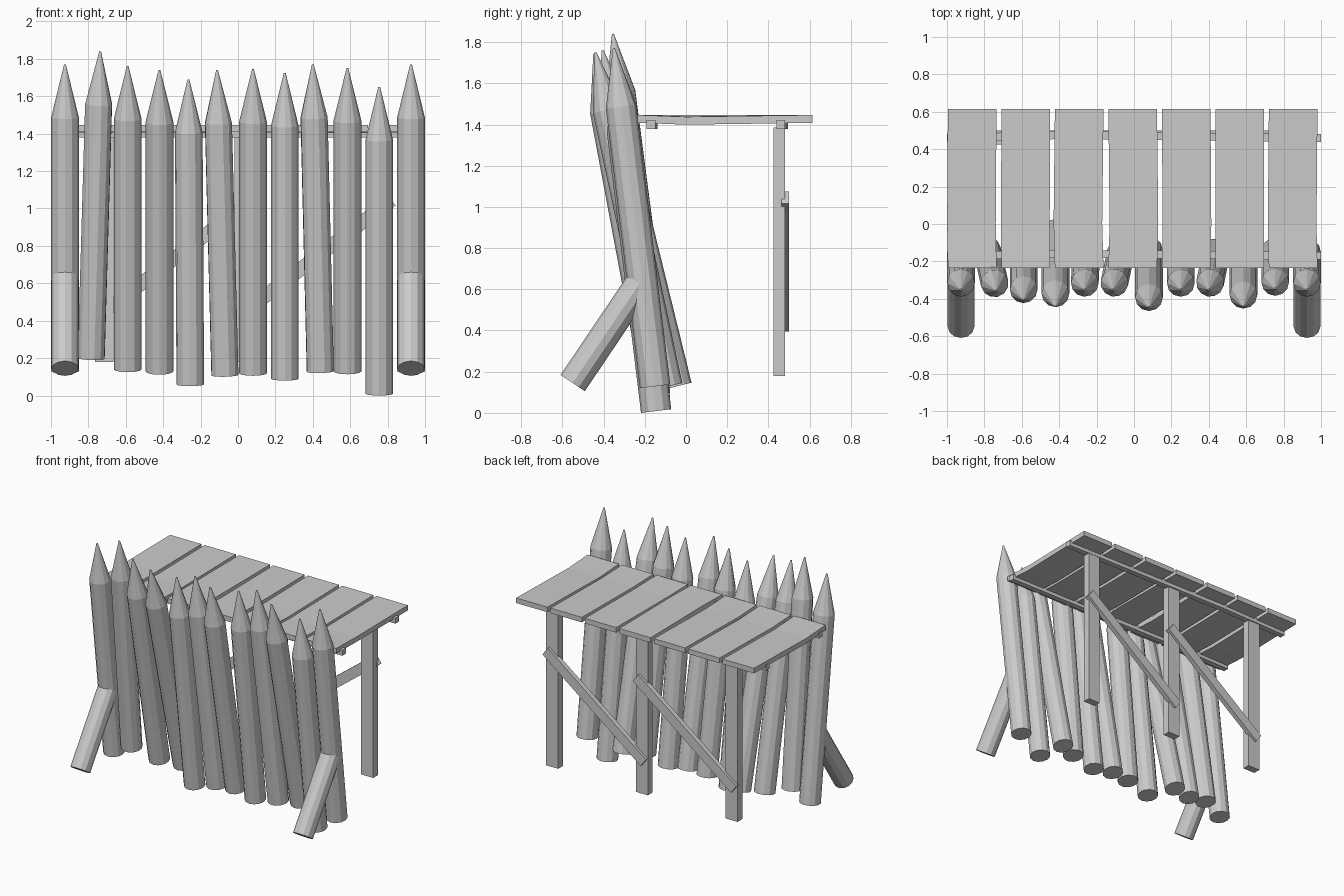
import bpy, bmesh, random
from mathutils import Vector, Matrix

if "Cube" in bpy.data.objects:
    bpy.data.objects.remove(bpy.data.objects["Cube"])

random.seed(4)


def finish(bm, name):
    bmesh.ops.recalc_face_normals(bm, faces=bm.faces)
    me = bpy.data.meshes.new(name)
    bm.to_mesh(me)
    bm.free()
    ob = bpy.data.objects.new(name, me)
    bpy.context.collection.objects.link(ob)
    return ob


def log(name, a, b, r, tip=0.0, sides=12):
    """Round log from a to b, optionally sharpened over the last `tip` units."""
    a, b = Vector(a), Vector(b)
    length = (b - a).length
    rings = [(0, r), (length - tip, r)] + ([(length, 0.005)] if tip else [])
    bm = bmesh.new()
    prev = None
    for h, rad in rings:
        ring = bmesh.ops.create_circle(bm, segments=sides, radius=rad,
                                       matrix=Matrix.Translation((0, 0, h)))["verts"]
        if prev:
            for i in range(sides):
                j = (i + 1) % sides
                bm.faces.new((prev[i], prev[j], ring[j], ring[i]))
        else:
            bm.faces.new(ring)
        prev = ring
    bm.faces.new(prev)
    rot = (b - a).to_track_quat('Z', 'Y').to_matrix().to_4x4()
    bm.transform(Matrix.Translation(a) @ rot)
    return finish(bm, name)


def beam(name, path, side, up):
    """Rectangular beam along path; side and up are the half-extent vectors."""
    side, up = Vector(side), Vector(up)
    bm = bmesh.new()
    prev = None
    for p in path:
        p = Vector(p)
        ring = [bm.verts.new(p + s * side + u * up)
                for s, u in ((-1, -1), (1, -1), (1, 1), (-1, 1))]
        if prev:
            for i in range(4):
                j = (i + 1) % 4
                bm.faces.new((prev[i], prev[j], ring[j], ring[i]))
        else:
            bm.faces.new(ring)
        prev = ring
    bm.faces.new(prev)
    return finish(bm, name)


# Sharpened stakes: bottom x, bottom y, bottom z, tip x, tip y, tip z
stakes = [
    (-.925, -.15, .12, -.925, -.35, 1.77),
    (-.785, -.14, .19, -.737, -.355, 1.84),
    (-.59, -.09, .13, -.59, -.405, 1.76),
    (-.42, -.045, .12, -.42, -.44, 1.74),
    (-.255, -.15, .05, -.265, -.35, 1.69),
    (-.07, -.15, .10, -.112, -.35, 1.74),
    (.08, -.14, .11, .08, -.445, 1.745),
    (.25, -.15, .08, .25, -.35, 1.725),
    (.44, -.15, .12, .40, -.35, 1.77),
    (.585, -.09, .12, .585, -.44, 1.75),
    (.755, -.145, .0, .755, -.345, 1.65),
    (.925, -.15, .12, .925, -.35, 1.77),
]
for bx, by, bz, tx, ty, tz in stakes:
    log("stake", (bx, by, bz + .009), (tx, ty, tz), .074, tip=.285)

# Raking props against the end stakes
for s in (-1, 1):
    log("prop", (s * .925, -.55, .145), (s * .925, -.22, .635), .071)

# Walkway planks, each slightly warped in the middle
for i in range(7):
    x = -.865 + i * .286
    dx, dz = random.uniform(-.008, .008), random.uniform(-.008, .004)
    beam("plank", [(x, -.235, 1.427), (x + dx, 0, 1.425 + dz), (x, .615, 1.427)],
         (.13, 0, 0), (0, 0, .019))

# Rails beneath the planks
for y, bend in ((-.17, .01), (.46, .015)):
    beam("rail", [(-1, y, 1.4), (-.4, y + bend, 1.4), (1, y, 1.4)],
         (0, .021, 0), (0, 0, .021))

# Rear posts
for x in (-.715, .03, .775):
    beam("post", [(x, .453, .18), (x, .453, 1.385)], (.05, 0, 0), (0, .028, 0))

# Diagonal braces on the back of the posts
for x in (-.745, .005):
    a, b = Vector((x, .482, .425)), Vector((x + .815, .482, 1.045))
    d = (b - a).normalized()
    beam("brace", [a, b], (0, .018, 0), Vector((-d.z, 0, d.x)) * .037)
